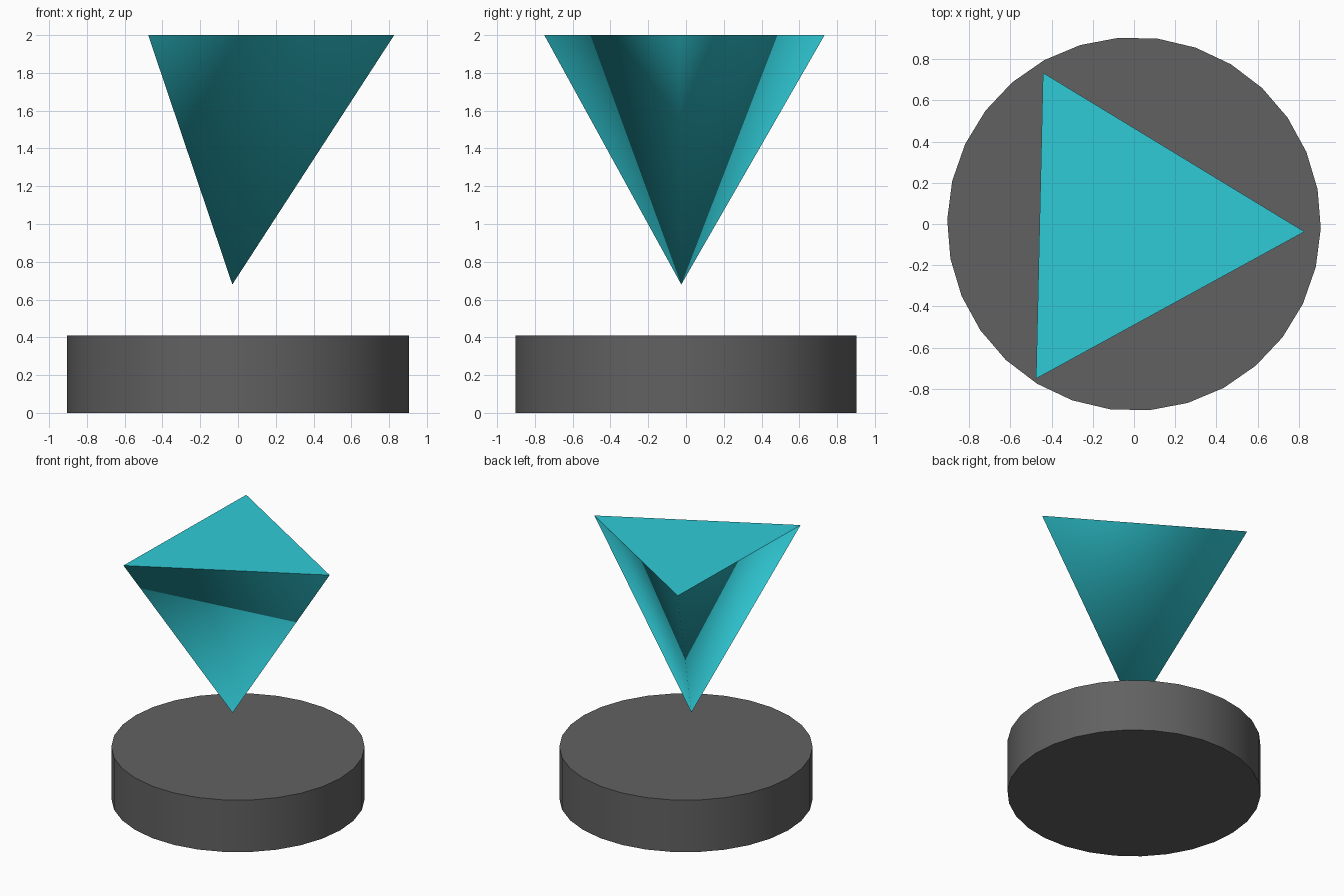
import bpy, bmesh
from math import sin, cos, radians, tau

if "Cube" in bpy.data.objects:
    bpy.data.objects.remove(bpy.data.objects["Cube"])

TURN = radians(-1.3)


def ring(bm, n, r, z, cx=0, cy=0):
    return [bm.verts.new((cx + r * cos(TURN + tau * i / n),
                          cy + r * sin(TURN + tau * i / n), z)) for i in range(n)]


def finish(bm, name, color):
    # smooth sides, crisp flat caps
    bmesh.ops.recalc_face_normals(bm, faces=bm.faces[:])
    for f in bm.faces:
        f.smooth = abs(f.normal.z) < 0.99
    for e in bm.edges:
        e.smooth = all(f.smooth for f in e.link_faces)
    me = bpy.data.meshes.new(name)
    bm.to_mesh(me)
    bm.free()
    mat = bpy.data.materials.new(name + "_colour")
    mat.diffuse_color = (*color, 1)
    mat.use_nodes = True
    mat.node_tree.nodes["Principled BSDF"].inputs["Base Color"].default_value = mat.diffuse_color
    me.materials.append(mat)
    ob = bpy.data.objects.new(name, me)
    bpy.context.collection.objects.link(ob)
    return ob


# round base, 30 sides
bm = bmesh.new()
low, high = ring(bm, 30, 0.906, 0), ring(bm, 30, 0.906, 0.41)
for i in range(30):
    j = (i + 1) % 30
    bm.faces.new((low[i], low[j], high[j], high[i]))
bm.faces.new(low[::-1])
bm.faces.new(high)
finish(bm, "round_base", (0.12, 0.12, 0.12))

# floating three-sided pyramid, point down
bm = bmesh.new()
tip = bm.verts.new((-0.03, -0.025, 0.68))
top = ring(bm, 3, 0.857, 2.0, -0.03, -0.018)
for i in range(3):
    bm.faces.new((tip, top[(i + 1) % 3], top[i]))
bm.faces.new(top)
finish(bm, "floating_pyramid", (0.03, 0.60, 0.68))
